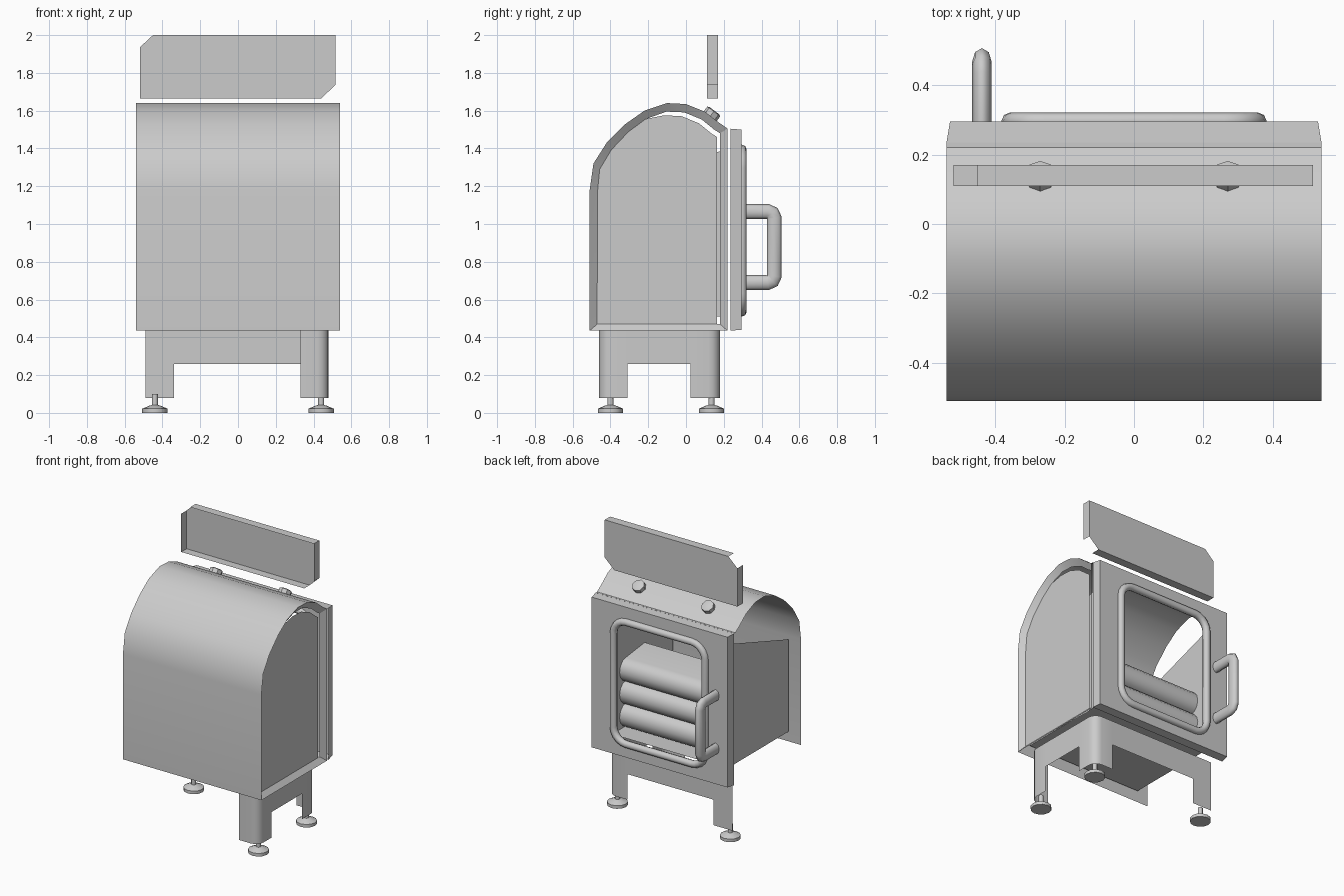
import bpy, bmesh, math
from mathutils import Vector

cube = bpy.data.objects.get("Cube")
if cube:
    bpy.data.objects.remove(cube)

grey = bpy.data.materials.new("plain grey")
grey.use_nodes = True
GREY = (0.6, 0.6, 0.6, 1)
grey.diffuse_color = GREY
grey.node_tree.nodes["Principled BSDF"].inputs["Base Color"].default_value = GREY


def finish(ob, angle=40):
    ob.data.materials.append(grey)
    bpy.ops.object.select_all(action='DESELECT')
    ob.select_set(True)
    bpy.context.view_layer.objects.active = ob
    if ob.type == 'CURVE':
        bpy.ops.object.convert(target='MESH')
    bpy.ops.object.shade_smooth_by_angle(angle=math.radians(angle))
    return ob


def mesh(name, faces, angle=40, recalc=False):
    """Sheet object from faces given as lists of points; shared points are welded."""
    bm = bmesh.new()
    for f in faces:
        bm.faces.new([bm.verts.new(p) for p in f])
    bmesh.ops.remove_doubles(bm, verts=bm.verts, dist=0.002)
    if recalc:
        bmesh.ops.recalc_face_normals(bm, faces=bm.faces)
    me = bpy.data.meshes.new(name)
    bm.to_mesh(me)
    bm.free()
    ob = bpy.data.objects.new(name, me)
    bpy.context.collection.objects.link(ob)
    return finish(ob, angle)


def strips(loops, closed=True):
    """Quads joining consecutive loops of equal length."""
    out = []
    for a, b in zip(loops, loops[1:]):
        n = len(a)
        for i in range(n if closed else n - 1):
            j = (i + 1) % n
            out.append([a[i], a[j], b[j], b[i]])
    return out


def rounded(hw, z0, z1, r, y, n=5):
    """Rounded rectangle in the xz plane."""
    pts = []
    for k, (sx, top) in enumerate([(1, 1), (-1, 1), (-1, 0), (1, 0)]):
        cx, cz = sx * (hw - r), (z1 - r if top else z0 + r)
        for i in range(n + 1):
            a = math.pi / 2 * (k + i / n)
            pts.append((cx + r * math.cos(a), y, cz + r * math.sin(a)))
    return pts


def tube(name, pts, radius, closed=False):
    cu = bpy.data.curves.new(name, 'CURVE')
    cu.dimensions = '3D'
    cu.bevel_depth = radius
    cu.bevel_resolution = 2
    cu.use_fill_caps = True
    sp = cu.splines.new('POLY')
    sp.points.add(len(pts) - 1)
    for p, co in zip(sp.points, pts):
        p.co = (*co, 1)
    sp.use_cyclic_u = closed
    ob = bpy.data.objects.new(name, cu)
    bpy.context.collection.objects.link(ob)
    return finish(ob, 50)


def lathe(name, rings, x, y, n=12):
    loops = [[(x + r * math.cos(2 * math.pi * i / n), y + r * math.sin(2 * math.pi * i / n), z)
              for i in range(n)] for r, z in rings]
    return mesh(name, strips(loops) + [loops[0], loops[-1]], 35, True)


# Curved outer shell, a single sheet running across the body
roof = [(-.51, 1.18), (-.49, 1.32), (-.42, 1.43), (-.32, 1.53), (-.22, 1.6), (-.1, 1.64),
        (0, 1.635), (.1, 1.595), (.17, 1.54), (.22, 1.505)]
shell = [(-.51, .435)] + roof
mesh("outer_shell", strips([[(x, y, z) for y, z in shell] for x in (.54, -.54)], False))
mesh("door_top_ledge", strips([[(x, .22, 1.505) for x in (-.54, .54)],
                               [(x, .235, 1.505) for x in (-.54, .54)]], False))

# Side rim and recessed side panel with a slit behind it
mid = Vector((-.14, 1.0))


def inset(p, d):
    v = Vector(p) - mid
    k = 1 - d / v.length
    return (mid.x + v.x * k, mid.y + v.y * k)


outline = shell + [(.22, .435)]
inner = [(-.47, .47)] + [inset(p, .045) for p in roof[:-1]] + [(.18, 1.48), (.18, .47)]
mesh("side_rim", strips([[(.54, *p) for p in outline], [(.51, *p) for p in inner]]), 20)
panel = [p if p[0] < -.12 else (p[0] - .015, p[1] - .02) for p in inner]
mesh("side_panel", [[(.51, *p) for p in reversed(panel)]], 20, False)

# Door with a rounded window opening
door = [rounded(.54, .435, 1.505, .001, .235), rounded(.53, .44, 1.5, .001, .295),
        rounded(.345, .545, 1.385, .085, .295), rounded(.345, .545, 1.385, .085, .27)]
mesh("door", strips(door), 30)
tube("window_frame", rounded(.357, .535, 1.395, .1, .296), .025, True)

# Door handle, an oval bent tube
hy, c = .467, .035
path = [(.29, 1.066), (hy - c, 1.066), (hy - .01, 1.056), (hy, 1.066 - c)]
path += [(y, 1.756 - z) for y, z in reversed(path)]
handle = tube("door_handle", [(0, y, z) for y, z in path], .04)
handle.scale.x = .7
handle.location.x = -.438

# Inner liner walls with sloping tops, and the liner floor
for side, x in (("left", .45), ("right", -.45)):
    mesh(side + "_liner_wall", [[(x, -.5, .51), (x, .18, .51), (x, .18, 1.385), (x, -.5, 1.16)]])
mesh("liner_floor", [[(-.45, -.5, .51), (-.45, .18, .51), (.45, .18, .51), (.45, -.5, .51)]])

# Three stacked rolls inside, with a flat top behind them
prof = []
for k in range(3):
    for i in range(7):
        a = -math.pi / 2 + math.pi * i / 6
        prof.append((.03 + .07 * math.cos(a), .595 + .16 * k + .08 * math.sin(a)))
prof += [(-.18, 1.02), (-.18, .515)]
mesh("stacked_rolls", strips([[(x, y, z) for y, z in prof] for x in (-.448, .448)], False), 50)

# Base skirt: one folded sheet along the back and one side, cut away between the legs
r = .06
plan = [(-.49, .18), (-.34, .18), (.33, .18)]
plan += [(.48 - r + r * math.sin(a), .18 - r + r * math.cos(a))
         for a in [math.pi / 8 * i for i in range(5)]]
plan += [(.48, .025), (.48, -.31)]
plan += [(.48 - r + r * math.cos(a), -.46 + r - r * math.sin(a))
         for a in [math.pi / 8 * i for i in range(5)]]
plan += [(.33, -.46)]
faces = []
for a, b in zip(plan, plan[1:]):
    faces.append([(*b, .26), (*a, .26), (*a, .435), (*b, .435)])
    if math.dist(a, b) < .3:
        faces.append([(*b, .08), (*a, .08), (*a, .26), (*b, .26)])
mesh("leg_frame", faces, 40)

# Levelling feet
for name, x, y in (("front_left", .44, -.4), ("back_left", .44, .135), ("back_right", -.44, .135)):
    lathe(name + "_foot", [(.067, 0), (.067, .022), (.03, .038), (.016, .042), (.016, .1)], x, y)

# Small mounts on the roof slope
for name, x in (("left", .27), ("right", -.27)):
    ob = lathe(name + "_roof_mount", [(.043, -.025), (.043, .02), (.03, .025)], 0, 0, 8)
    ob.location = (x, .135, 1.58)
    ob.rotation_euler.x = -math.radians(37)

# Top board: a shallow tray open at the front, with two clipped corners
edge = [(-.52, 1.665), (.44, 1.665), (.515, 1.735), (.515, 2), (-.45, 2), (-.52, 1.935)]
rear = [(x, .17, z) for x, z in edge]
front = [(x, .11, z) for x, z in edge]
lips = [[front[i], front[(i + 1) % 6], rear[(i + 1) % 6], rear[i]] for i in (0, 2, 3, 5)]
mesh("top_board", [rear[::-1]] + lips, 30)
